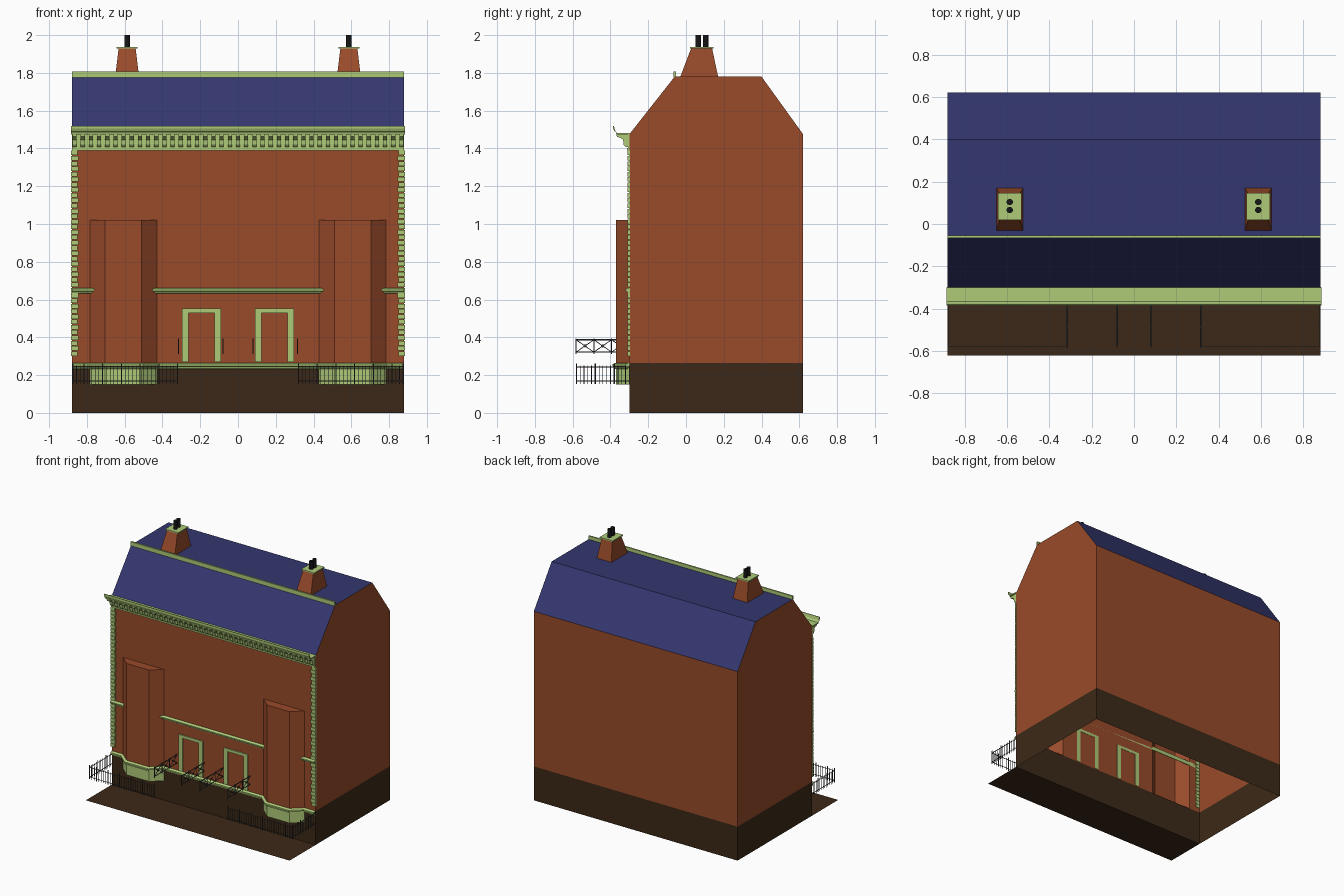
import bpy, bmesh, math
from mathutils import Vector

if "Cube" in bpy.data.objects:
    bpy.data.objects.remove(bpy.data.objects["Cube"])


def material(name, rgb):
    m = bpy.data.materials.new(name)
    m.diffuse_color = (*rgb, 1)
    m.use_nodes = True
    m.node_tree.nodes["Principled BSDF"].inputs["Base Color"].default_value = m.diffuse_color
    return m


BRICK = material("brick", (0.32, 0.07, 0.023))
STONE = material("pale_green_stone", (0.43, 0.60, 0.19))
SLATE = material("blue_slate", (0.034, 0.038, 0.16))
DARK = material("dark_base", (0.045, 0.022, 0.009))
IRON = material("iron", (0.05, 0.05, 0.055))
POT = material("pot_black", (0.008, 0.008, 0.008))


def make(name, verts, faces, mat, solid=True):
    me = bpy.data.meshes.new(name)
    me.from_pydata(verts, [], faces)
    if solid:
        bm = bmesh.new()
        bm.from_mesh(me)
        bmesh.ops.recalc_face_normals(bm, faces=bm.faces)
        bm.to_mesh(me)
        bm.free()
    me.materials.append(mat)
    ob = bpy.data.objects.new(name, me)
    bpy.context.collection.objects.link(ob)
    return ob


def prisms(name, yz, spans, mat):
    """Extrude a y-z outline along x, once per (x0, x1) span."""
    v, f, n = [], [], len(yz)
    for x0, x1 in spans:
        b = len(v)
        v += [(x0, y, z) for y, z in yz] + [(x1, y, z) for y, z in yz]
        f += [tuple(range(b, b + n)), tuple(range(b + n, b + 2 * n))]
        f += [(b + i, b + (i + 1) % n, b + n + (i + 1) % n, b + n + i) for i in range(n)]
    return make(name, v, f, mat)


def boxes(name, items, mat):
    """Boxes given as (x0, x1, y0, y1, z0, z1)."""
    v, f = [], []
    for x0, x1, y0, y1, z0, z1 in items:
        b = len(v)
        v += [(x, y, z) for z in (z0, z1) for x, y in ((x0, y0), (x1, y0), (x1, y1), (x0, y1))]
        f += [tuple(b + i for i in q) for q in ((3, 2, 1, 0), (4, 5, 6, 7), (0, 1, 5, 4),
                                               (1, 2, 6, 5), (2, 3, 7, 6), (3, 0, 4, 7))]
    return make(name, v, f, mat)


def sweep(name, path, profile, mat):
    """Sweep an (outward offset, z) profile along a plan path with mitred corners."""
    pts = [Vector(p) for p in path]
    nrm = []
    for a, b in zip(pts, pts[1:]):
        d = (b - a).normalized()
        nrm.append(Vector((d.y, -d.x)))
    v, f, m = [], [], len(profile)
    for i, p in enumerate(pts):
        a, b = nrm[max(i - 1, 0)], nrm[min(i, len(nrm) - 1)]
        mit = (a + b) / (1 + a.dot(b))
        v += [(p.x + mit.x * o, p.y + mit.y * o, z) for o, z in profile]
    for i in range(len(pts) - 1):
        for j in range(m - 1):
            a, b = i * m + j, (i + 1) * m + j
            f.append((a, b, b + 1, a + 1))
    return make(name, v, f, mat, False)


def rods(name, segs, mat, sides=6):
    """Straight bars given as (start, end, radius)."""
    v, f = [], []
    for p, q, r in segs:
        p, q = Vector(p), Vector(q)
        rot = (q - p).to_track_quat('Z', 'Y')
        b = len(v)
        for c in (p, q):
            for k in range(sides):
                t = 2 * math.pi * (k + 0.5) / sides
                v.append(c + rot @ Vector((r * math.cos(t), r * math.sin(t), 0)))
        f += [tuple(range(b, b + sides)), tuple(range(b + sides, b + 2 * sides))]
        f += [(b + k, b + (k + 1) % sides, b + sides + (k + 1) % sides, b + sides + k)
              for k in range(sides)]
    return make(name, v, f, mat)


W, F, B = 0.88, -0.30, 0.62          # half width, front wall, back wall
PLINTH, BAYTOP, EAVE, TOP = 0.265, 1.02, 1.475, 1.78
BAY = [(0.43, F), (0.51, -0.37), (0.703, -0.37), (0.783, F)]
LBAY = [(-x, y) for x, y in reversed(BAY)]
PLAN = [(-W, F)] + LBAY + BAY + [(W, F)]

# Forecourt and open-bottomed plinth
make("forecourt", [(-W, -0.62, 0), (W, -0.62, 0), (W, F, 0), (-W, F, 0)], [(0, 1, 2, 3)], DARK, False)
sweep("plinth", [(-W, F), (W, F), (W, B), (-W, B), (-W, F)], [(0, 0), (0, PLINTH)], DARK)

# Brick walls: front follows the bays, then a flat strip, gables and back
sweep("front_wall", PLAN, [(0, PLINTH), (0, BAYTOP)], BRICK)
sweep("upper_front_wall", [(-W, F), (W, F)], [(0, BAYTOP), (0, EAVE)], BRICK)
sweep("back_wall", [(W, B), (-W, B)], [(0, PLINTH), (0, EAVE)], BRICK)
GABLE = [(F, PLINTH), (B, PLINTH), (B, EAVE), (0.40, TOP), (-0.06, TOP), (F, EAVE)]
for s, side in ((1, "right"), (-1, "left")):
    order = tuple(range(6))[::s]
    make(side + "_gable", [(s * W, y, z) for y, z in GABLE], [order], BRICK, False)

# Mansard roof
ROOF = [(F, EAVE), (-0.06, TOP), (0.40, TOP), (B, EAVE)]
make("mansard_roof", [(x, y, z) for y, z in ROOF for x in (-W, W)],
     [(i, i + 1, i + 3, i + 2) for i in (0, 2, 4)], SLATE, False)
boxes("roof_curb", [(-W, W, -0.066, -0.054, 1.775, 1.807)], STONE)

# Bay roofs and bay bases
for side, pts in (("left", LBAY), ("right", BAY)):
    make(side + "_bay_roof", [(x, y, BAYTOP) for x, y in pts], [(0, 1, 2, 3)], BRICK, False)
    sweep(side + "_bay_base", pts, [(0, 0.15), (0, PLINTH)], STONE)
    make(side + "_bay_underside", [(x, y, 0.15) for x, y in pts], [(3, 2, 1, 0)], STONE, False)

# Base moulding around the bays and straight string course
sweep("base_moulding", PLAN, [(0, 0.232), (0.008, 0.234), (0.008, 0.243), (0.018, 0.247),
                              (0.018, 0.258), (0.006, 0.265), (0, 0.265)], STONE)
prisms("string_course", [(F, 0.632), (-0.308, 0.634), (-0.312, 0.643), (-0.32, 0.646),
                         (-0.32, 0.655), (-0.308, 0.662), (F, 0.662)], [(-W, W)], STONE)

# Corner quoins
rows = 39
pitch = (1.39 - 0.30) / rows
quoins = []
for i in range(rows):
    z = 0.30 + i * pitch
    w = 0.036 if i % 2 else 0.031
    for s in (-1, 1):
        xs = sorted((s * (W + 0.004), s * (W - w)))
        quoins.append((*xs, -0.309, F + 0.003, z + 0.002, z + pitch - 0.002))
boxes("quoins", quoins, STONE)

# Eaves cornice: frieze, brackets and gutter
boxes("frieze", [(-W, W, -0.306, F, 1.40, EAVE), (-W, W, -0.312, F, 1.39, 1.402)], STONE)
count = 41
step = (2 * W - 0.03) / (count - 1)
spans = [(-W + 0.004 + i * step, -W + 0.026 + i * step) for i in range(count)]
prisms("eaves_brackets", [(-0.304, EAVE), (-0.368, EAVE), (-0.366, 1.462), (-0.345, 1.455),
                          (-0.333, 1.445), (-0.33, 1.42), (-0.32, 1.408), (-0.304, 1.408)],
       spans, STONE)
prisms("gutter", [(F, EAVE), (-0.368, EAVE), (-0.372, 1.487), (-0.38, 1.492), (-0.386, 1.505),
                  (-0.386, 1.52), (-0.381, 1.52), (-0.376, 1.497), (-0.366, 1.482), (F, 1.482)],
       [(-W - 0.005, W + 0.005)], STONE)

# Door surrounds
for s, side in ((-1, "left"), (1, "right")):
    parts = [(0.09, 0.124, 0.27, 0.53), (0.263, 0.297, 0.27, 0.53), (0.09, 0.297, 0.53, 0.552)]
    boxes(side + "_door_surround",
          [(*sorted((s * a, s * b)), -0.309, F + 0.002, c, d) for a, b, c, d in parts], STONE)

# Chimneys with caps and pots
for s, side in ((-1, "left"), (1, "right")):
    c = s * 0.587
    v = [(c + sx * hx, y, z) for hx, y0, y1, z in ((0.063, -0.03, 0.17, TOP), (0.045, 0.027, 0.138, 1.93))
         for sx, y in ((-1, y0), (1, y0), (1, y1), (-1, y1))]
    make(side + "_chimney", v, [(0, 1, 5, 4), (1, 2, 6, 5), (2, 3, 7, 6), (3, 0, 4, 7), (4, 5, 6, 7)],
         BRICK, False)
    boxes(side + "_chimney_cap", [(c - 0.056, c + 0.056, 0.02, 0.146, 1.928, 1.937)], STONE)
    rods(side + "_chimney_pots", [((c, y, 1.935), (c, y, 2.0), 0.015) for y in (0.066, 0.104)], POT, 12)

# Forecourt railings, mirrored left and right
FR, X0, X1 = -0.58, 0.32, 0.875
for s, side in ((-1, "left"), (1, "right")):
    segs = []
    runs = [((X0, FR), (X1, FR), 28), ((X1, FR), (X1, F), 14)]
    for (xa, ya), (xb, yb), n in runs:
        for z in (0.168, 0.243):
            segs.append(((s * xa, ya, z), (s * xb, yb, z), 0.0025))
        for i in range(n + 1):
            t = i / n
            x, y = s * (xa + (xb - xa) * t), ya + (yb - ya) * t
            post = i % 5 == 0
            segs.append(((x, y, 0.152), (x, y, 0.262 if post else 0.252), 0.0035 if post else 0.0018))
    rods(side + "_railing", segs, IRON)

# Door handrails with crossed panels
for k, x in enumerate((-0.315, -0.08, 0.08, 0.315)):
    a, b, n = -0.582, F, 3
    lo, hi, mid = 0.322, 0.387, 0.3545
    segs = [((x, a, z), (x, b, z), 0.004 if z == hi else 0.003) for z in (lo, hi)]
    w = (b - a) / n
    for i in range(n):
        y0, y1 = a + i * w, a + (i + 1) * w
        segs += [((x, y0, lo), (x, y1, hi), 0.002), ((x, y0, hi), (x, y1, lo), 0.002),
                 ((x - 0.003, (y0 + y1) / 2, mid), (x + 0.003, (y0 + y1) / 2, mid), 0.009),
                 ((x, y0, lo - 0.01), (x, y0, hi + 0.008), 0.003)]
    rods("handrail_%d" % (k + 1), segs, IRON)
